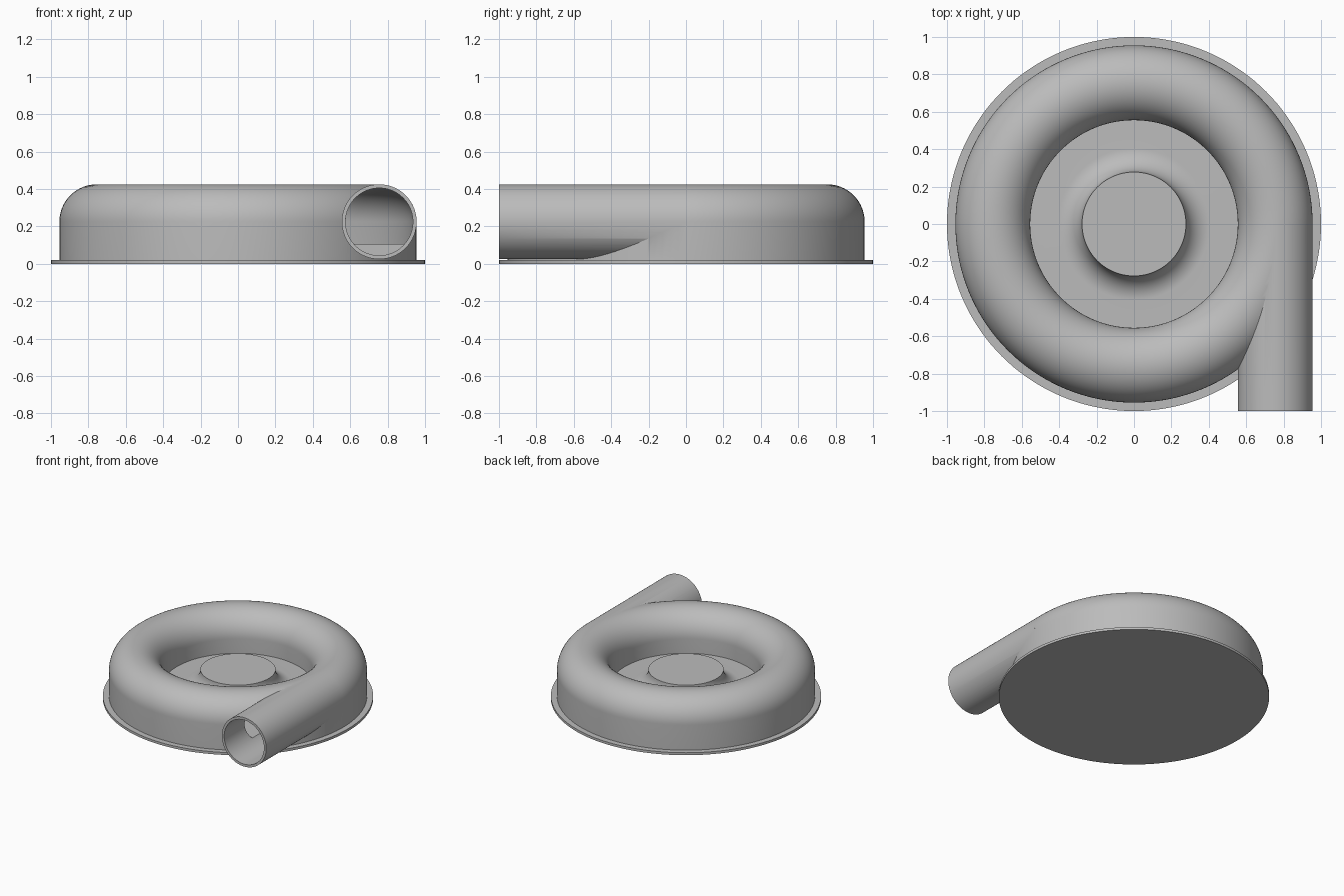
import bpy, bmesh, math
from mathutils import Matrix

if "Cube" in bpy.data.objects:
    bpy.data.objects.remove(bpy.data.objects["Cube"], do_unlink=True)

RING_R, TUBE_R, MID_Z, WALL = 0.755, 0.2, 0.225, 0.02
FLOOR_Z, SEGMENTS = 0.107, 144

grey = bpy.data.materials.new("light_grey")
grey.use_nodes = True
grey.diffuse_color = (0.5, 0.5, 0.5, 1)
grey.node_tree.nodes["Principled BSDF"].inputs["Base Color"].default_value = (0.5, 0.5, 0.5, 1)


def finish(name, bm):
    bmesh.ops.remove_doubles(bm, verts=bm.verts, dist=1e-5)
    bmesh.ops.recalc_face_normals(bm, faces=bm.faces)
    mesh = bpy.data.meshes.new(name)
    bm.to_mesh(mesh)
    bm.free()
    mesh.materials.append(grey)
    obj = bpy.data.objects.new(name, mesh)
    bpy.context.collection.objects.link(obj)
    return obj


def arc(cx, cz, r, start, end, steps=24):
    angles = [math.radians(start + (end - start) * i / steps) for i in range(steps + 1)]
    return [(cx + r * math.cos(a), cz + r * math.sin(a)) for a in angles]


def revolve(name, profile, closed=False):
    bm = bmesh.new()
    verts = [bm.verts.new((r, 0, z)) for r, z in profile]
    pairs = list(zip(verts, verts[1:])) + ([(verts[-1], verts[0])] if closed else [])
    edges = [bm.edges.new(p) for p in pairs]
    bmesh.ops.spin(bm, geom=verts + edges, cent=(0, 0, 0), axis=(0, 0, 1),
                   angle=2 * math.pi, steps=SEGMENTS)
    return finish(name, bm)


def rod(name, radius, y0, y1):
    bm = bmesh.new()
    place = Matrix.Translation((RING_R, (y0 + y1) / 2, MID_Z)) @ Matrix.Rotation(math.pi / 2, 4, "X")
    bmesh.ops.create_cone(bm, cap_ends=True, segments=96, radius1=radius, radius2=radius,
                          depth=y1 - y0, matrix=place)
    return finish(name, bm)


def combine(target, tool, operation):
    mod = target.modifiers.new(operation, "BOOLEAN")
    mod.operation, mod.object, mod.solver = operation, tool, "EXACT"
    bpy.context.view_layer.objects.active = target
    bpy.ops.object.modifier_apply(modifier=mod.name)
    bpy.data.objects.remove(tool, do_unlink=True)


# Base plate
plate = revolve("base_plate", [(0, 0), (1, 0), (1, 0.02), (0, 0.02)])

# Ring housing with a flared hub in the middle
inner, outer = RING_R - TUBE_R, RING_R + TUBE_R
hub_r, hub_z = 0.278, 0.235
flare = hub_z - FLOOR_Z
profile = [(0, 0.02), (outer, 0.02)]
profile += arc(RING_R, MID_Z, TUBE_R, 0, 180, 40)
profile += [(inner, FLOOR_Z)]
profile += arc(hub_r + flare, hub_z, flare, 270, 180, 16)
profile += [(0, hub_z)]
housing = revolve("blower_housing", profile)

# Tangential outlet pipe, then the hollow channel and bore
combine(housing, rod("outlet_pipe", TUBE_R, -1, -0.005), "UNION")
bore_r = TUBE_R - WALL
channel = [(RING_R - bore_r, FLOOR_Z), (RING_R + bore_r, FLOOR_Z)]
channel += arc(RING_R, MID_Z, bore_r, 0, 180, 40)
combine(housing, revolve("channel", channel, closed=True), "DIFFERENCE")
combine(housing, rod("bore", bore_r, -1.1, -0.003), "DIFFERENCE")

# Smooth shading with crisp edges
for obj in (plate, housing):
    bpy.ops.object.select_all(action="DESELECT")
    obj.select_set(True)
    bpy.context.view_layer.objects.active = obj
    bpy.ops.object.shade_smooth_by_angle(angle=math.radians(30))
